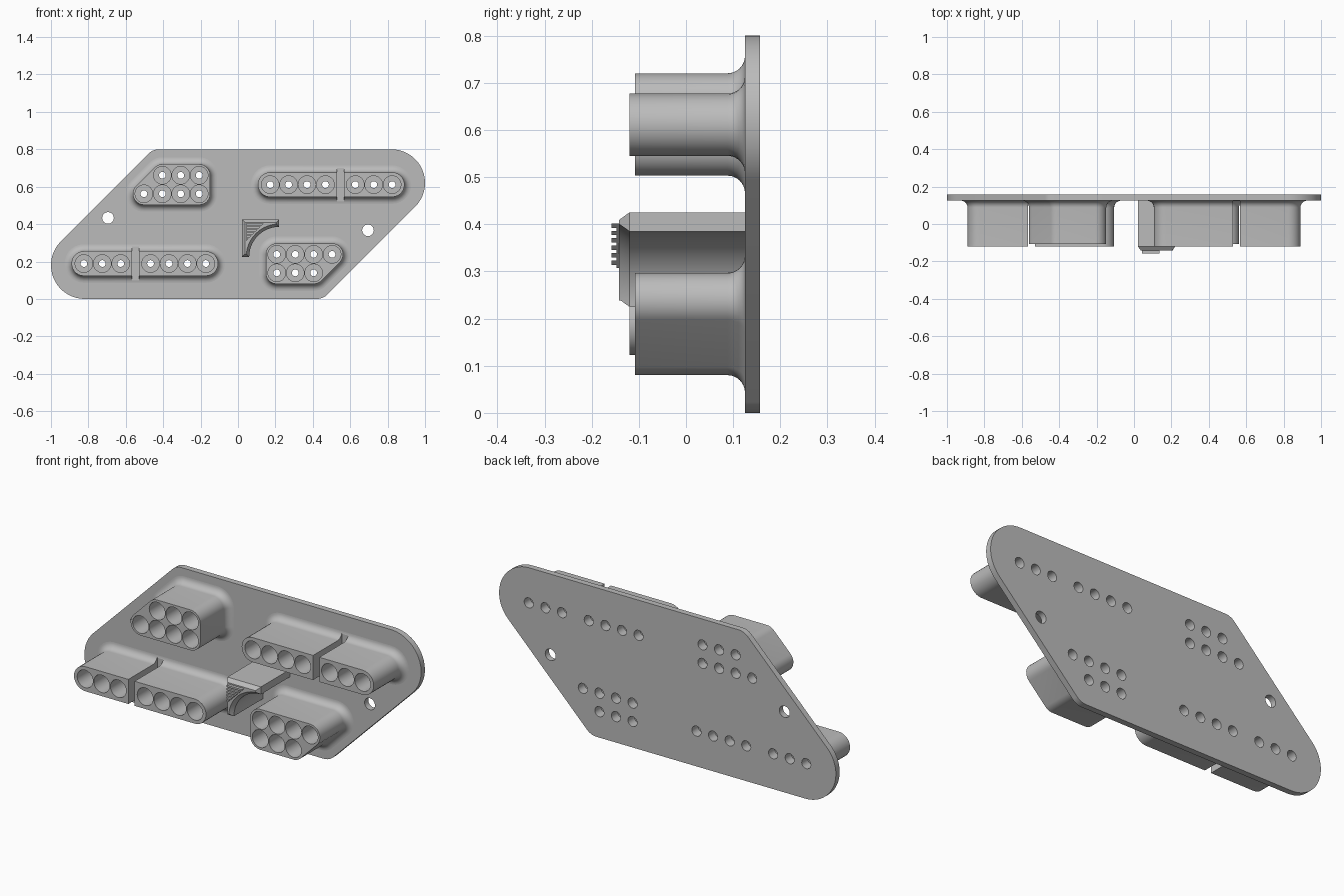
import bpy, bmesh
from math import sin, cos, pi, tau, acos, atan2, hypot

if "Cube" in bpy.data.objects:
    bpy.data.objects.remove(bpy.data.objects["Cube"])

GREY = (0.5, 0.5, 0.5, 1)
grey = bpy.data.materials.new("plain_grey")
grey.use_nodes = True
grey.diffuse_color = GREY
grey.node_tree.nodes["Principled BSDF"].inputs["Base Color"].default_value = GREY

PLATE_FRONT, PLATE_BACK = 0.125, 0.157
FILLET = 0.037
PITCH = 0.0985


def turn(x, z, s):
    """Half-turn about the plate centre when s is -1."""
    return s * x, 0.4 + s * (z - 0.4)


def outline(circles, grow=0.0, steps=14):
    """Rounded outline wrapped counter-clockwise round circles (x, z, r)."""
    normals = []
    for i, (x, z, r) in enumerate(circles):
        x2, z2, r2 = circles[(i + 1) % len(circles)]
        normals.append(atan2(z2 - z, x2 - x) - acos((r - r2) / hypot(x2 - x, z2 - z)))
    pts = []
    for i, (x, z, r) in enumerate(circles):
        start = normals[i - 1]
        sweep = (normals[i] - start) % tau
        for k in range(steps + 1):
            a = start + sweep * k / steps
            pts.append((x + (r + grow) * cos(a), z + (r + grow) * sin(a)))
    return pts


def add_loft(bm, rings):
    """Closed solid through rings of equal point count: (y, points)."""
    loops = [[bm.verts.new((x, y, z)) for x, z in pts] for y, pts in rings]
    for a, b in zip(loops, loops[1:]):
        for i in range(len(a)):
            j = (i + 1) % len(a)
            bm.faces.new((a[i], a[j], b[j], b[i]))
    bm.faces.new(loops[-1])
    return bm.faces.new(loops[0][::-1])


def add_lathe(bm, x, z, profile, n=32):
    add_loft(bm, [(y, [(x + r * cos(tau * i / n), z + r * sin(tau * i / n))
                       for i in range(n)]) for y, r in profile])


def finish(name, bm):
    bmesh.ops.recalc_face_normals(bm, faces=bm.faces[:])
    me = bpy.data.meshes.new(name)
    bm.to_mesh(me)
    bm.free()
    me.materials.append(grey)
    ob = bpy.data.objects.new(name, me)
    bpy.context.collection.objects.link(ob)
    return ob


def loft(name, rings):
    bm = bmesh.new()
    add_loft(bm, rings)
    return finish(name, bm)


def pod(name, circles, front):
    """Socket block that flares into the plate with a fillet."""
    rings = [(front, outline(circles))]
    for k in range(9):
        a = k / 8 * pi / 2
        rings.append((PLATE_FRONT - FILLET * (1 - sin(a)),
                      outline(circles, FILLET * (1 - cos(a)))))
    rings.append((PLATE_FRONT + 0.006, outline(circles, FILLET)))
    return loft(name, rings)


# Base plate: slanted outline with two large and two small corner radii
plate_circles = []
for s in (1, -1):
    for x, z, r in ((-0.82, 0.18, 0.18), (0.4215, 0.08, 0.08)):
        plate_circles.append((*turn(x, z, s), r))
plate_pts = outline(plate_circles, 0, 20)
parts = [loft("base_plate", [(PLATE_FRONT, plate_pts), (PLATE_BACK, plate_pts)])]

# Socket blocks and the cutters for their bores, slots and mounting holes
row_x = [0.172 + PITCH * i for i in range(4)] + [0.627 + PITCH * i for i in range(3)]
row_z, low_z, high_z = 0.611, 0.562, 0.661
cluster_x = [-0.503 + PITCH * i for i in range(4)]
sockets = ([(x, row_z) for x in row_x] + [(x, low_z) for x in cluster_x]
           + [(x, high_z) for x in cluster_x[1:]])
bore = [(-0.2, 0.047), (0.06, 0.047), (0.06, 0.018), (0.105, 0.018),
        (0.105, 0.027), (0.2, 0.027)]
cut = bmesh.new()
for s, level in ((1, "upper"), (-1, "lower")):
    row = [(*turn(x, row_z, s), 0.066) for x in (row_x[0], row_x[-1])]
    parts.append(pod(level + "_row_block", row, -0.12))
    corners = ((cluster_x[0], low_z), (cluster_x[3], low_z),
               (cluster_x[3], high_z), (cluster_x[1], high_z))
    parts.append(pod(level + "_cluster_block",
                     [(*turn(x, z, s), 0.059) for x, z in corners], -0.108))
    for x, z in sockets:
        add_lathe(cut, *turn(x, z, s), bore)
    add_lathe(cut, *turn(-0.695, 0.433, s), [(0, 0.031), (0.2, 0.031)])
    slot = [turn(x, row_z + dz, s) for x, dz in
            ((0.53, -0.09), (0.567, -0.09), (0.567, 0.09), (0.53, 0.09))]
    add_loft(cut, [(-0.2, slot), (PLATE_FRONT + 0.002, slot)])
cutter = finish("bore_cutter", cut)
cutter.hide_render = True

for ob in parts:
    mod = ob.modifiers.new("bores", "BOOLEAN")
    mod.operation, mod.solver, mod.object = "DIFFERENCE", "EXACT", cutter
    bpy.context.view_layer.objects.active = ob
    bpy.ops.object.modifier_apply(modifier=mod.name)
bpy.data.objects.remove(cutter)

# Corner bracket: square outer corner, hollow quarter-round inside, bevelled front
bracket = [(0.021, 0.425), (0.021, 0.225), (0.06, 0.225)]
for k in range(1, 20):
    a = pi - k / 20 * pi / 2
    bracket.append((0.22 + 0.16 * cos(a), 0.225 + 0.16 * sin(a)))
bracket += [(0.22, 0.385), (0.22, 0.425)]
bm = bmesh.new()
front = add_loft(bm, [(-0.12, bracket), (PLATE_FRONT + 0.006, bracket)])
bmesh.ops.recalc_face_normals(bm, faces=bm.faces[:])
bmesh.ops.inset_region(bm, faces=[front], thickness=0.016, use_even_offset=True)
bmesh.ops.translate(bm, verts=front.verts[:], vec=(0, -0.022, 0))
parts.append(finish("corner_bracket", bm))

# Ribbed triangular grip on the bracket front
bm = bmesh.new()
left, top, size, ribs = 0.042, 0.402, 0.095, 6
pad = [(left, top), (left, top - size), (left + size, top)]
add_loft(bm, [(-0.147, pad), (-0.14, pad)])
step = size / ribs
for i in range(ribs):
    z1 = top - i * step
    z0 = z1 - step * 0.6
    w1, w0 = size - i * step, size - (i + 0.6) * step
    rib = [(left, z0), (left + w0, z0), (left + w1, z1), (left, z1)]
    add_loft(bm, [(-0.158, rib), (-0.146, rib)])
parts.append(finish("bracket_grip", bm))

# Smooth the rounded walls, keep hard edges sharp
for ob in bpy.context.view_layer.objects:
    ob.select_set(ob in parts)
bpy.context.view_layer.objects.active = parts[0]
bpy.ops.object.shade_smooth_by_angle(angle=pi / 6)
